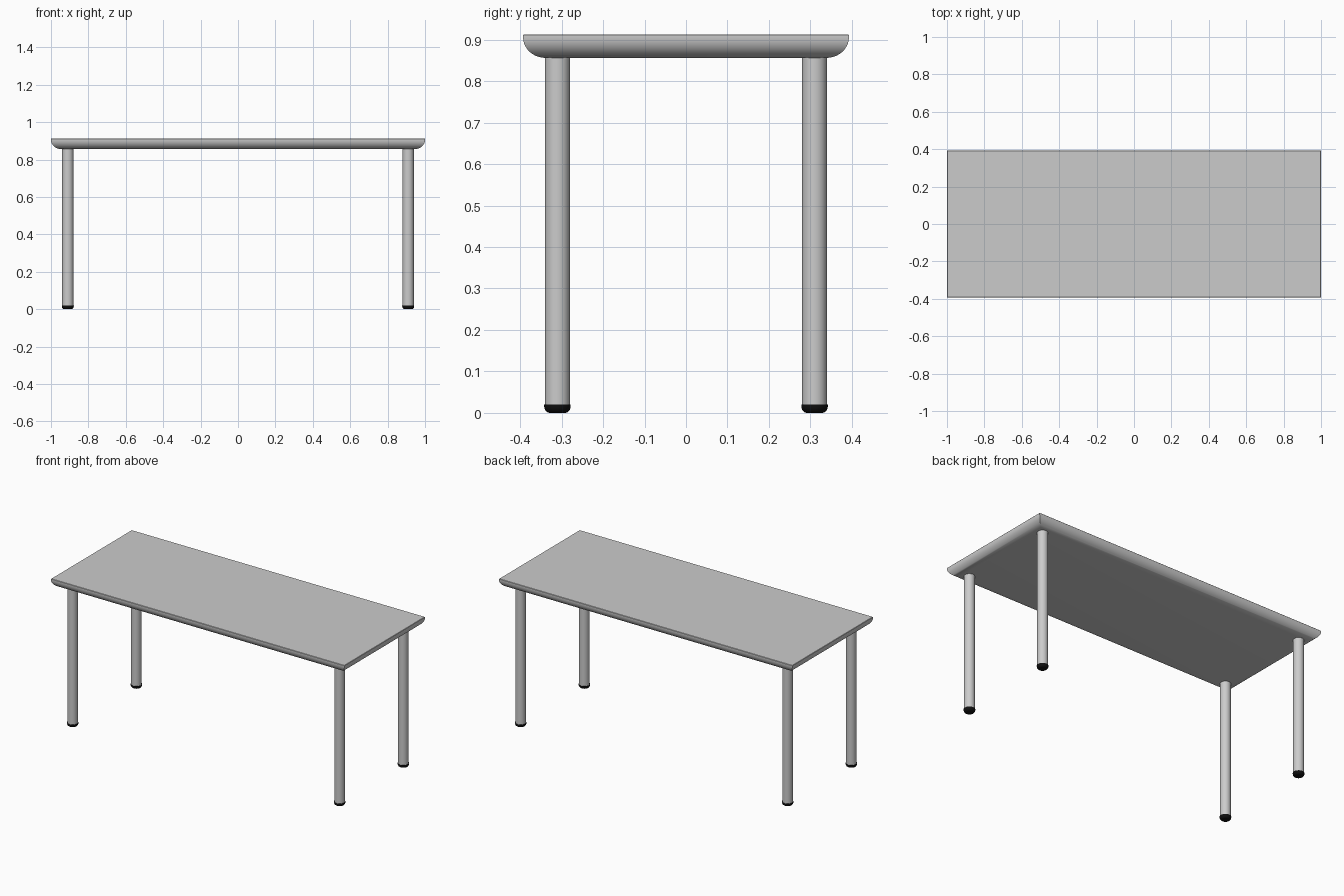
import bpy, bmesh, math

if "Cube" in bpy.data.objects:
    bpy.data.objects.remove(bpy.data.objects["Cube"])

HX, HY = 1.0, 0.393          # half size of the top
Z_TOP, Z_EDGE, Z_UNDER = 0.913, 0.906, 0.856
LEG_X, LEG_Y, LEG_R = 0.91, 0.31, 0.03
FOOT_H = 0.02


def finish(name, bm, material=None):
    bmesh.ops.recalc_face_normals(bm, faces=bm.faces[:])
    mesh = bpy.data.meshes.new(name)
    bm.to_mesh(mesh)
    bm.free()
    obj = bpy.data.objects.new(name, mesh)
    bpy.context.collection.objects.link(obj)
    if material:
        mesh.materials.append(material)
    bpy.ops.object.select_all(action='DESELECT')
    obj.select_set(True)
    bpy.context.view_layer.objects.active = obj
    bpy.ops.object.shade_smooth_by_angle(angle=math.radians(30))
    return obj


def loft(name, rings, material=None):
    """Skin a stack of closed rings and cap both ends."""
    bm = bmesh.new()
    loops = [[bm.verts.new(p) for p in ring] for ring in rings]
    n = len(loops[0])
    for a, b in zip(loops, loops[1:]):
        for i in range(n):
            j = (i + 1) % n
            bm.faces.new((a[i], a[j], b[j], b[i]))
    bm.faces.new(loops[0][::-1])
    bm.faces.new(loops[-1])
    return finish(name, bm, material)


def rectangle(inset, z):
    x, y = HX - inset, HY - inset
    return [(-x, -y, z), (x, -y, z), (x, y, z), (-x, y, z)]


def circle(cx, cy, r, z, sides=32):
    return [(cx + r * math.cos(2 * math.pi * i / sides),
             cy + r * math.sin(2 * math.pi * i / sides), z) for i in range(sides)]


black = bpy.data.materials.new("black_rubber")
black.diffuse_color = (0.005, 0.005, 0.005, 1)
black.use_nodes = True
black.node_tree.nodes["Principled BSDF"].inputs["Base Color"].default_value = black.diffuse_color

# Tabletop: quarter-round underside with mitred corners, small eased top edge
curve = [(0.055 * (1 - math.cos(a)), Z_EDGE - (Z_EDGE - Z_UNDER) * math.sin(a))
         for a in (math.pi / 2 * i / 10 for i in range(11))]
profile = curve[::-1] + [(0.0, Z_TOP - 0.002), (0.002, Z_TOP)]
loft("tabletop", [rectangle(d, z) for d, z in profile])

# Four round legs, each with a rounded black foot
for sy, depth in ((-1, "front"), (1, "back")):
    for sx, side in ((-1, "left"), (1, "right")):
        cx, cy = sx * LEG_X, sy * LEG_Y
        loft(f"{depth}_{side}_leg",
             [circle(cx, cy, LEG_R, z) for z in (FOOT_H - 0.002, Z_UNDER + 0.002)])
        foot = [(0.018 + 0.014 * math.sin(a), (FOOT_H - 0.004) * (1 - math.cos(a)))
                for a in (math.pi / 2 * i / 6 for i in range(7))]
        foot.append((0.032, FOOT_H))
        loft(f"{depth}_{side}_foot", [circle(cx, cy, r, z) for r, z in foot], black)
